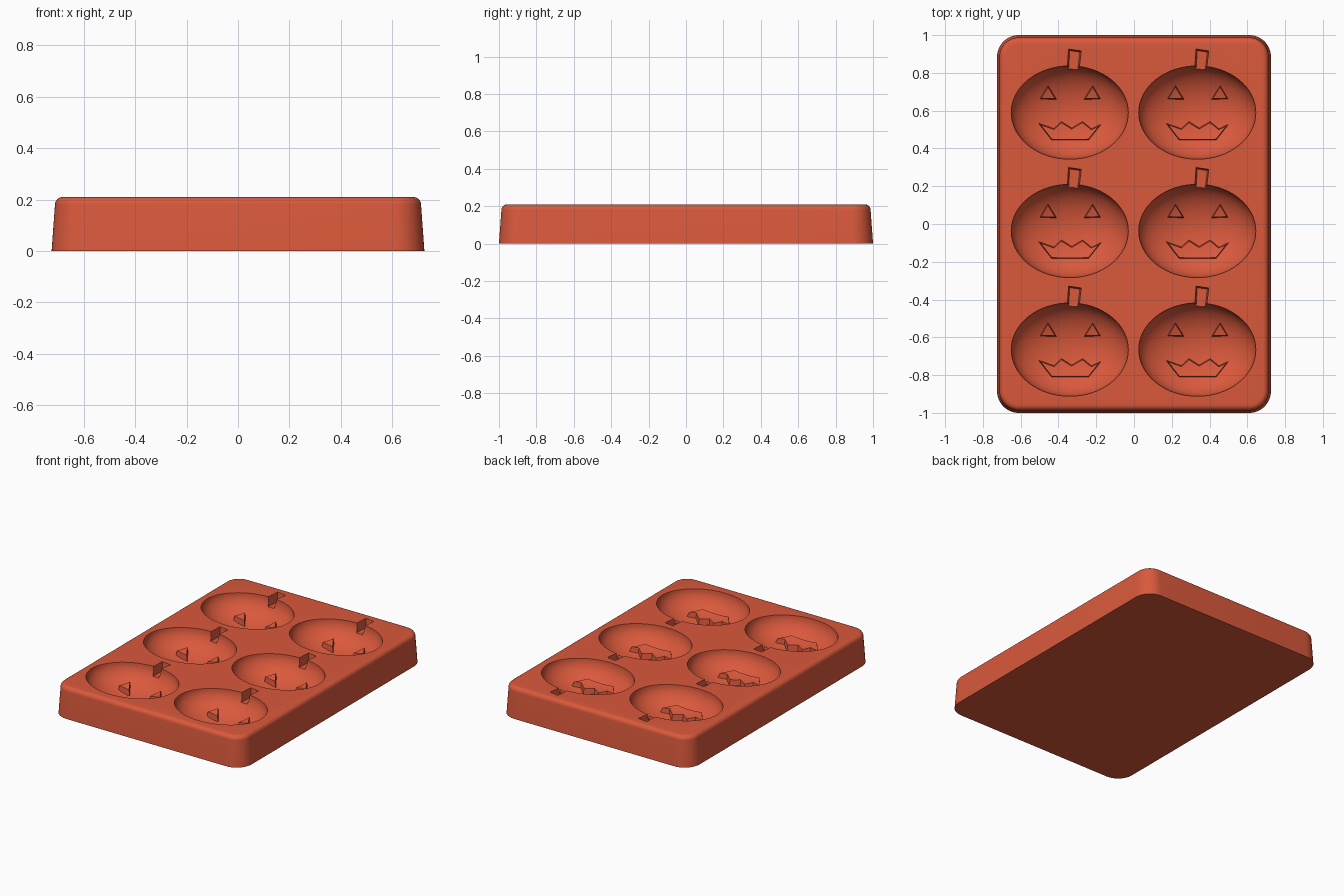
import bpy, bmesh, math
from mathutils import Vector, Matrix

old = bpy.data.objects.get("Cube")
if old:
    bpy.data.objects.remove(old, do_unlink=True)

TOP = 0.21
BOWL = (0.31, 0.247, 0.165)
CENTRES = [(x, y) for x in (-0.34, 0.335) for y in (0.59, -0.037, -0.665)]

red = bpy.data.materials.new("terracotta_red")
red.use_nodes = True
colour = (0.70, 0.10, 0.045, 1)
red.diffuse_color = colour
red.node_tree.nodes["Principled BSDF"].inputs["Base Color"].default_value = colour


def make_object(name, bm):
    bmesh.ops.recalc_face_normals(bm, faces=bm.faces)
    mesh = bpy.data.meshes.new(name)
    bm.to_mesh(mesh)
    bm.free()
    mesh.materials.append(red)
    obj = bpy.data.objects.new(name, mesh)
    bpy.context.collection.objects.link(obj)
    return obj


def loft(bm, rings):
    """Closed solid through a stack of matching rings."""
    loops = [[bm.verts.new(p) for p in ring] for ring in rings]
    n = len(loops[0])
    for a, b in zip(loops, loops[1:]):
        for i in range(n):
            j = (i + 1) % n
            bm.faces.new((a[i], a[j], b[j], b[i]))
    bm.faces.new(loops[0][::-1])
    bm.faces.new(loops[-1])


def inset(points, amount):
    """Move a counter-clockwise outline inwards with mitred corners."""
    pts = [Vector(p) for p in points]
    result = []
    for i, p in enumerate(pts):
        d1 = (p - pts[i - 1]).normalized()
        d2 = (pts[(i + 1) % len(pts)] - p).normalized()
        n1, n2 = Vector((-d1.y, d1.x)), Vector((-d2.y, d2.x))
        result.append(p + (n1 + n2) * amount / (1 + n1.dot(n2)))
    return result


def prisms(name, outlines, z0, z1, taper):
    """Drafted prisms repeated in every cavity."""
    bm = bmesh.new()
    for cx, cy in CENTRES:
        for outline in outlines:
            rings = [(outline, z0), (inset(outline, taper), z1)]
            loft(bm, [[(cx + p[0], cy + p[1], z) for p in ring] for ring, z in rings])
    return make_object(name, bm)


def bowls(name, depth):
    bm = bmesh.new()
    for cx, cy in CENTRES:
        matrix = Matrix.Translation((cx, cy, TOP)) @ Matrix.Diagonal((BOWL[0], BOWL[1], depth, 1))
        bmesh.ops.create_uvsphere(bm, u_segments=64, v_segments=40, radius=1, matrix=matrix)
    return make_object(name, bm)


def cut(obj, cutter):
    mod = obj.modifiers.new("cut", 'BOOLEAN')
    mod.operation = 'DIFFERENCE'
    mod.solver = 'EXACT'
    mod.object = cutter
    bpy.context.view_layer.objects.active = obj
    bpy.ops.object.modifier_apply(modifier=mod.name)
    bpy.data.objects.remove(cutter, do_unlink=True)


def smooth(obj):
    bpy.ops.object.select_all(action='DESELECT')
    obj.select_set(True)
    bpy.context.view_layer.objects.active = obj
    bpy.ops.object.shade_smooth_by_angle(angle=math.radians(30))


def tray_ring(z, inward, radius=0.115, steps=12):
    ring = []
    for quarter, (sx, sy) in enumerate([(1, 1), (-1, 1), (-1, -1), (1, -1)]):
        for k in range(steps + 1):
            a = (quarter + k / steps) * math.pi / 2
            ring.append((sx * (0.725 - radius) + (radius - inward) * math.cos(a),
                         sy * (1 - radius) + (radius - inward) * math.sin(a), z))
    return ring


# Tray body with drafted walls and a rounded top edge
bm = bmesh.new()
rings = [tray_ring(0, 0)]
for k in range(7):
    a = k / 6 * math.pi / 2
    rings.append(tray_ring(TOP - 0.03 + 0.03 * math.sin(a), 0.043 - 0.03 * math.cos(a)))
loft(bm, rings)
tray = make_object("tray", bm)

# Bowl cavities and stem grooves
cut(tray, bowls("bowl_cutter", BOWL[2]))
stem = [(-0.01, 0.17), (0.035, 0.17), (0.053, 0.32), (0.0, 0.328)]
cut(tray, prisms("stem_cutter", [stem], TOP - 0.06, TOP + 0.04, -0.012))
smooth(tray)

# Raised eyes and toothed mouths, their tops following the bowl
eyes = [[(x - 0.052, 0.066), (x + 0.052, 0.066), (x, 0.158)] for x in (-0.116, 0.121)]
mouth = [(-0.1, -0.152), (0.104, -0.152), (0.187, -0.044), (0.115, -0.08), (0.068, -0.044),
         (0.01, -0.078), (-0.045, -0.044), (-0.085, -0.08), (-0.182, -0.044)]
for name, outlines in (("raised_eyes", eyes), ("raised_mouths", [mouth])):
    relief = prisms(name, outlines, 0.03, 0.14, 0.014)
    cut(relief, bowls("relief_cutter", BOWL[2] * 0.76))
    smooth(relief)
